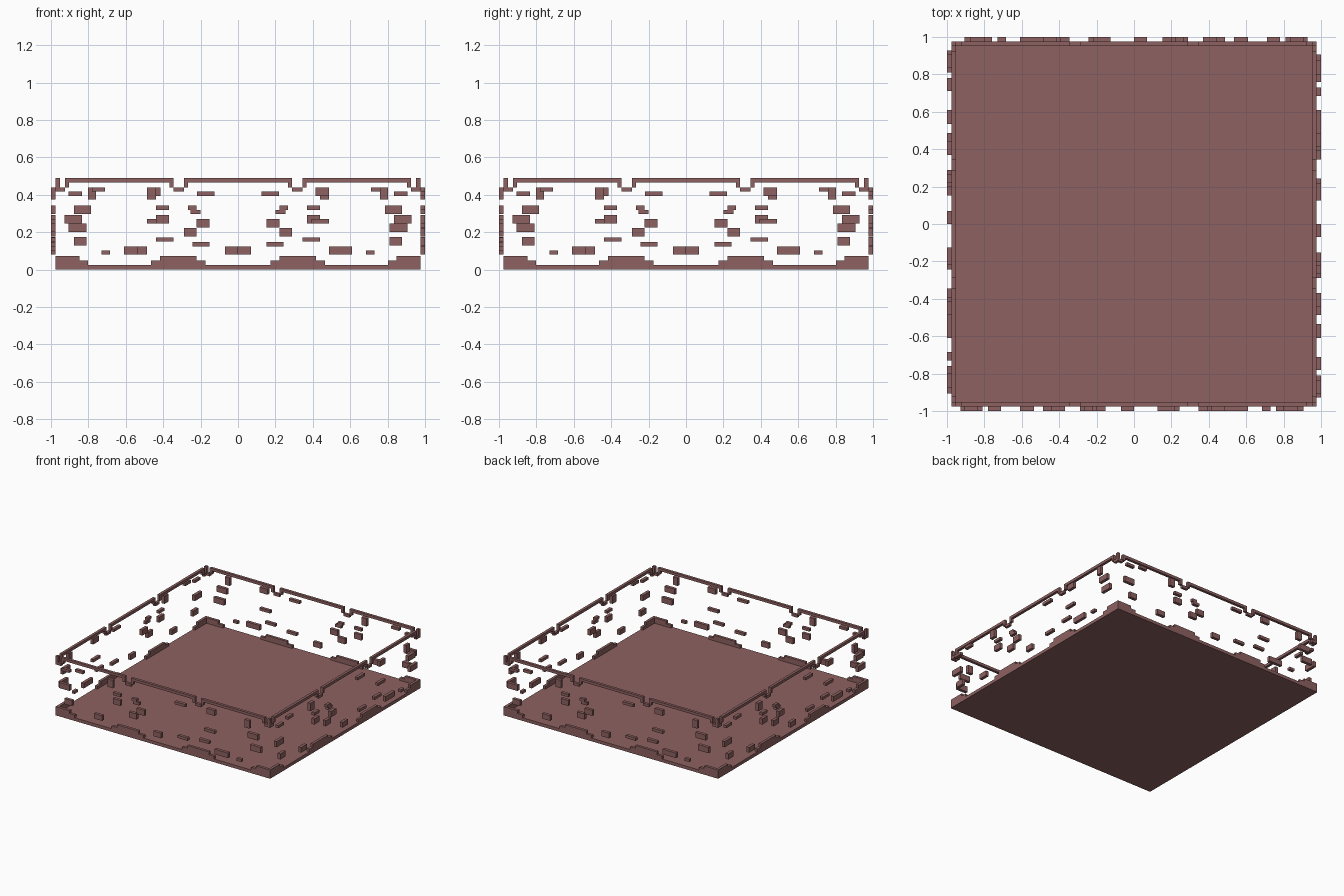
import bpy, bmesh, math
from mathutils import Matrix

mat = bpy.data.materials.new("dusty brick red")
mat.diffuse_color = (0.27, 0.12, 0.12, 1)

W = 0.975   # outer wall face
T = 0.022   # wall thickness


def build(name, boxes, turns=4):
    """Boxes (x0, x1, y0, y1, z0, z1) on the front side, repeated around z."""
    bm = bmesh.new()
    for k in range(turns):
        rot = Matrix.Rotation(k * math.pi / 2, 4, 'Z')
        for x0, x1, y0, y1, z0, z1 in boxes:
            m = (rot @ Matrix.Translation(((x0 + x1) / 2, (y0 + y1) / 2, (z0 + z1) / 2))
                 @ Matrix.Diagonal((x1 - x0, y1 - y0, z1 - z0, 1)))
            bmesh.ops.create_cube(bm, size=1, matrix=m)
    me = bpy.data.meshes.new(name)
    bm.to_mesh(me)
    bm.free()
    me.materials.append(mat)
    ob = bpy.data.objects.new(name, me)
    bpy.context.collection.objects.link(ob)


def wall(x0, x1, z0, z1):
    return (x0, x1, -W, -W + T, z0, z1)


# Floor slab
build("floor", [(-W, W, -W, W, 0, 0.026)], turns=1)

# Stepped footing courses along the foot of each wall
foot = [wall(-W, -0.848, 0.026, 0.072), wall(-0.848, -0.803, 0.026, 0.049),
        wall(0.848, W - T, 0.026, 0.072), wall(0.803, 0.848, 0.026, 0.049)]
for s in (-1, 1):
    c = s * 0.32
    foot += [wall(c - 0.098, c + 0.098, 0.049, 0.072), wall(c - 0.145, c + 0.145, 0.026, 0.049)]
build("footing", foot)

# Notched coping along the top
rim = []
for a, b in ((-0.925, -0.345), (-0.29, 0.29), (0.345, 0.925)):
    rim += [wall(a, b, 0.467, 0.489),
            wall(a, a + T, 0.44, 0.467), wall(b - T, b, 0.44, 0.467)]
for a, b in ((-W + T, -0.925), (-0.345, -0.29), (0.29, 0.345), (0.925, W - T)):
    rim.append(wall(a, b, 0.418, 0.44))
rim.append(wall(-W, -W + T, 0.418, 0.489))
build("coping", rim)

# Raised bricks scattered over each wall: x0, x1, z0, z1
bricks = [
    (-0.905, -0.833, 0.395, 0.417), (-0.78, -0.71, 0.417, 0.44),
    (-0.928, -0.833, 0.247, 0.293), (-0.878, -0.81, 0.128, 0.174),
    (-0.61, -0.535, 0.081, 0.123), (-0.487, -0.438, 0.375, 0.44),
    (-0.438, -0.37, 0.32, 0.342), (-0.438, -0.37, 0.247, 0.293),
    (-0.267, -0.222, 0.32, 0.342), (-0.255, -0.2, 0.297, 0.32),
    (-0.222, -0.152, 0.224, 0.27), (-0.29, -0.222, 0.176, 0.222),
    (-0.07, 0, 0.081, 0.123), (0.125, 0.22, 0.395, 0.417),
    (0.152, 0.242, 0.125, 0.148), (0.345, 0.438, 0.15, 0.172),
    (0.392, 0.487, 0.247, 0.27), (0.415, 0.487, 0.395, 0.44),
    (0.487, 0.61, 0.081, 0.123), (0.685, 0.73, 0.081, 0.102),
    (0.758, 0.803, 0.375, 0.44), (0.785, 0.878, 0.297, 0.342),
    (0.81, 0.905, 0.2, 0.247),
]
build("raised_bricks", [(a, b, -1.0, -W, c, d) for a, b, c, d in bricks])
